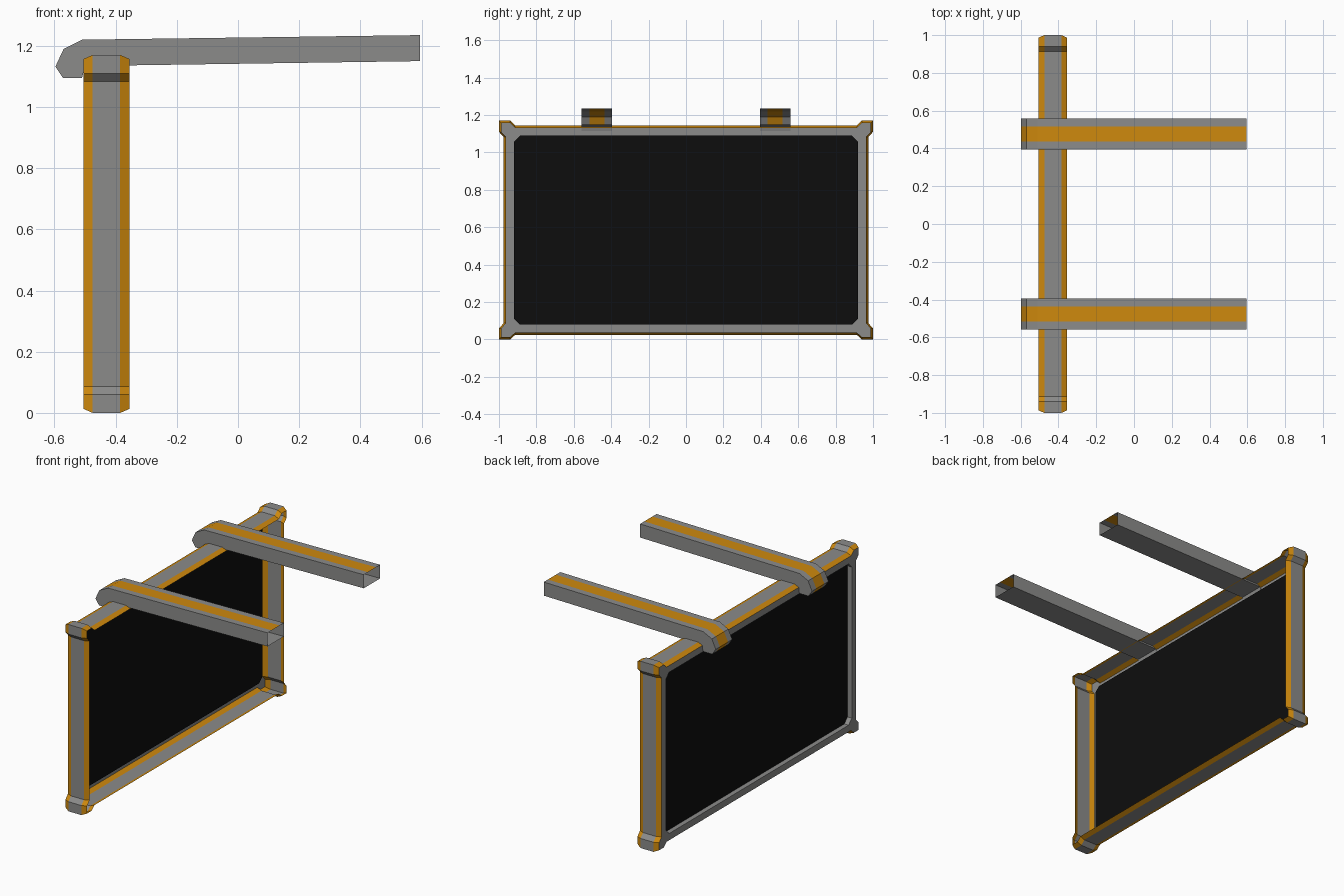
import bpy, bmesh

if "Cube" in bpy.data.objects:
    bpy.data.objects.remove(bpy.data.objects["Cube"])


def material(name, rgb):
    m = bpy.data.materials.new(name)
    m.diffuse_color = (*rgb, 1)
    m.use_nodes = True
    m.node_tree.nodes["Principled BSDF"].inputs["Base Color"].default_value = m.diffuse_color
    return m


GREY = material("grey metal", (0.26, 0.26, 0.255))
ORANGE = material("orange trim", (0.62, 0.25, 0.004))
BLACK = material("black screen", (0.004, 0.004, 0.004))


def make_object(name, bm, mats):
    me = bpy.data.meshes.new(name)
    bm.to_mesh(me)
    bm.free()
    for m in mats:
        me.materials.append(m)
    ob = bpy.data.objects.new(name, me)
    bpy.context.collection.objects.link(ob)
    return ob


HEIGHT = 1.17
BACK, FRONT = -0.505, -0.355


def outline(corner):
    """Repeat one corner (distances in from the y and z extents) round the frame."""
    pts = []
    for sy, top, flip in ((-1, 0, 0), (1, 0, 1), (1, 1, 0), (-1, 1, 1)):
        seq = reversed(corner) if flip else corner
        for u, v in seq:
            pts.append((sy * (1 - u), HEIGHT - v if top else v))
    return pts


def thick_corner(d):
    # corner block standing proud of the bars
    return [(d, 0.087), (d, 0.06), (d, d), (0.06, d), (0.087, d)]


def bar_corner(d):
    pts = thick_corner(d)
    pts[0] = (0.025 + d, 0.087)
    pts[-1] = (0.087, 0.025 + d)
    return pts


HOLE = [(0.08, 0.112), (0.088, 0.104), (0.096, 0.096), (0.104, 0.088), (0.112, 0.08)]

# Frame: recess lip, border, chamfer, outer wall, chamfer; open at the front
rings = [(-0.475, HOLE), (BACK, HOLE), (BACK, bar_corner(0.013)),
         (-0.475, bar_corner(0)), (-0.385, bar_corner(0)), (FRONT, bar_corner(0.013))]
colours = [0, 0, 1, 0, 1]
bm = bmesh.new()
loops = [[bm.verts.new((x, y, z)) for y, z in outline(c)] for x, c in rings]
for a, b, col in zip(loops, loops[1:], colours):
    n = len(a)
    for i in range(n):
        j = (i + 1) % n
        bm.faces.new((a[i], b[i], b[j], a[j])).material_index = col
bm.normal_update()
# outer wall must face outwards
wall = min(bm.faces, key=lambda f: f.calc_center_median().z)
if wall.normal.z > 0:
    bmesh.ops.reverse_faces(bm, faces=bm.faces[:])
make_object("frame", bm, (GREY, ORANGE))

# Screen: flat panel set into the recess
bm = bmesh.new()
bm.faces.new([bm.verts.new((-0.475, y, z)) for y, z in outline([HOLE[0], HOLE[-1]])])
make_object("screen", bm, (BLACK,))

# Hanging arm: side profile spanned across y, open at the far end, mirrored
profile = [(0.595, 1.235), (-0.51, 1.22), (-0.57, 1.19), (-0.597, 1.132),
           (-0.572, 1.095), (-0.51, 1.095), (-0.50, 1.134), (0.595, 1.15)]
columns = [0.395, 0.437, 0.517, 0.558]
bm = bmesh.new()
rows = [[bm.verts.new((x, y, z)) for x, z in profile] for y in columns]
for k, (a, b) in enumerate(zip(rows, rows[1:])):
    for i in range(len(profile) - 1):
        f = bm.faces.new((a[i], a[i + 1], b[i + 1], b[i]))
        f.material_index = 1 if k == 1 and i < 4 else 0
bm.faces.new(rows[0][::-1])
bm.faces.new(rows[-1])
bmesh.ops.recalc_face_normals(bm, faces=bm.faces[:])
bm.faces.ensure_lookup_table()
bm.normal_update()
if bm.faces[0].normal.z < 0:
    bmesh.ops.reverse_faces(bm, faces=bm.faces[:])
arm = make_object("hanging_arms", bm, (GREY, ORANGE))
mirror = arm.modifiers.new("mirror", 'MIRROR')
mirror.use_axis = (False, True, False)
